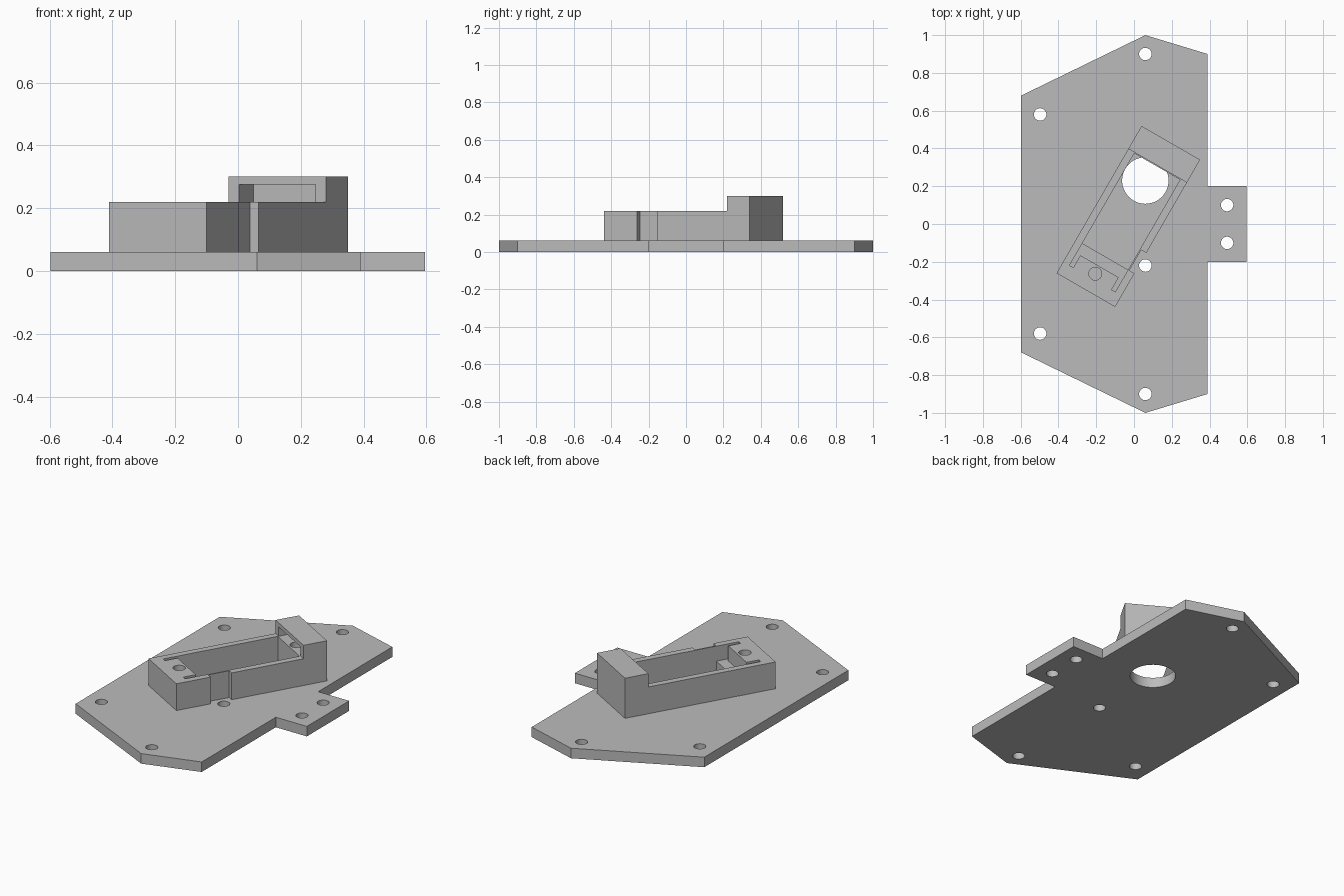
import bpy, bmesh, math
from mathutils import Matrix, Vector

cube = bpy.data.objects.get("Cube")
if cube:
    bpy.data.objects.remove(cube, do_unlink=True)

grey = bpy.data.materials.new("plain_grey")
grey.use_nodes = True
grey.diffuse_color = (0.5, 0.5, 0.5, 1)
grey.node_tree.nodes["Principled BSDF"].inputs["Base Color"].default_value = (0.5, 0.5, 0.5, 1)


def make_object(name, bm):
    bmesh.ops.recalc_face_normals(bm, faces=bm.faces)
    mesh = bpy.data.meshes.new(name)
    bm.to_mesh(mesh)
    bm.free()
    mesh.materials.append(grey)
    obj = bpy.data.objects.new(name, mesh)
    bpy.context.collection.objects.link(obj)
    return obj


def prism(name, outline, z0, z1):
    bm = bmesh.new()
    face = bm.faces.new([bm.verts.new((x, y, z0)) for x, y in outline])
    top = bmesh.ops.extrude_face_region(bm, geom=[face])["geom"]
    verts = [g for g in top if isinstance(g, bmesh.types.BMVert)]
    bmesh.ops.translate(bm, verts=verts, vec=Vector((0, 0, z1 - z0)))
    return make_object(name, bm)


def box(name, x0, x1, y0, y1, z0, z1):
    return prism(name, [(x0, y0), (x1, y0), (x1, y1), (x0, y1)], z0, z1)


def cylinder(name, x, y, radius, z0, z1, sides=32):
    ring = [(x + radius * math.cos(math.tau * i / sides),
             y + radius * math.sin(math.tau * i / sides)) for i in range(sides)]
    return prism(name, ring, z0, z1)


def cut(target, cutters):
    """Subtract each cutter in turn, bake the result, and drop the cutters."""
    for cutter in cutters:
        cutter.hide_render = True
        mod = target.modifiers.new("cut", 'BOOLEAN')
        mod.operation = 'DIFFERENCE'
        mod.solver = 'EXACT'
        mod.object = cutter
    bpy.context.view_layer.update()
    evaluated = target.evaluated_get(bpy.context.evaluated_depsgraph_get())
    baked = bpy.data.meshes.new_from_object(evaluated)
    target.modifiers.clear()
    target.data = baked
    for cutter in cutters:
        bpy.data.objects.remove(cutter, do_unlink=True)


# Base plate with side tab
T = 0.06
half = [(0.595, 0.2), (0.39, 0.2), (0.39, 0.9), (0.06, 1.0), (-0.597, 0.68)]
outline = half + [(x, -y) for x, y in reversed(half)]
plate = prism("base_plate", outline, 0, T)

# Bolt holes and the large opening
bolts = [(x, s * y) for x, y in [(0.06, 0.9), (-0.497, 0.58), (0.493, 0.1)] for s in (1, -1)]
bolts.append((0.06, -0.22))
holes = [cylinder("bolt_hole", x, y, 0.033, -0.1, 0.2) for x, y in bolts]
holes.append(cylinder("large_hole", 0.06, 0.23, 0.123, -0.1, 0.2, 48))
cut(plate, holes)

# Angled cradle: a low frame with a taller hooked end, cut in its own axes
W, L, RIM, TOP, IN = 0.179, 0.45, 0.22, 0.30, 0.14
cradle = box("cradle", -W, W, -L, L, T, TOP)
cutters = [
    box("low_top", -1, 1, -1, 0.31, RIM, 0.5),
    box("cavity", -IN, IN, -0.245, 0.305, 0, 0.25),
    box("hook_pocket", -IN, IN, 0.2, 0.40, RIM, 0.275),
    box("front_step", -IN, IN, -0.305, -0.2, 0.13, 0.4),
    box("cable_groove", 0.148, 0.3, -0.245, -0.12, 0, 0.4),
    cylinder("front_screw_hole", 0, -0.35, 0.034, 0.08, 0.4),
    cylinder("rear_screw_hole", 0, 0.35, 0.034, 0.08, 0.25),
]
for s in (-1, 1):
    a, b = sorted((s * 0.117, s * IN))
    cutters.append(box("relief_slot", a, b, -0.38, -0.28, 0.13, 0.4))
cut(cradle, cutters)
cradle.data.transform(Matrix.Translation((-0.03, 0.04, 0)) @ Matrix.Rotation(math.radians(-30), 4, 'Z'))

# Smooth the hole walls, keep the edges crisp
for obj in bpy.context.selected_objects:
    obj.select_set(False)
for obj in (plate, cradle):
    obj.select_set(True)
bpy.context.view_layer.objects.active = plate
bpy.ops.object.shade_smooth_by_angle(angle=math.radians(30))
